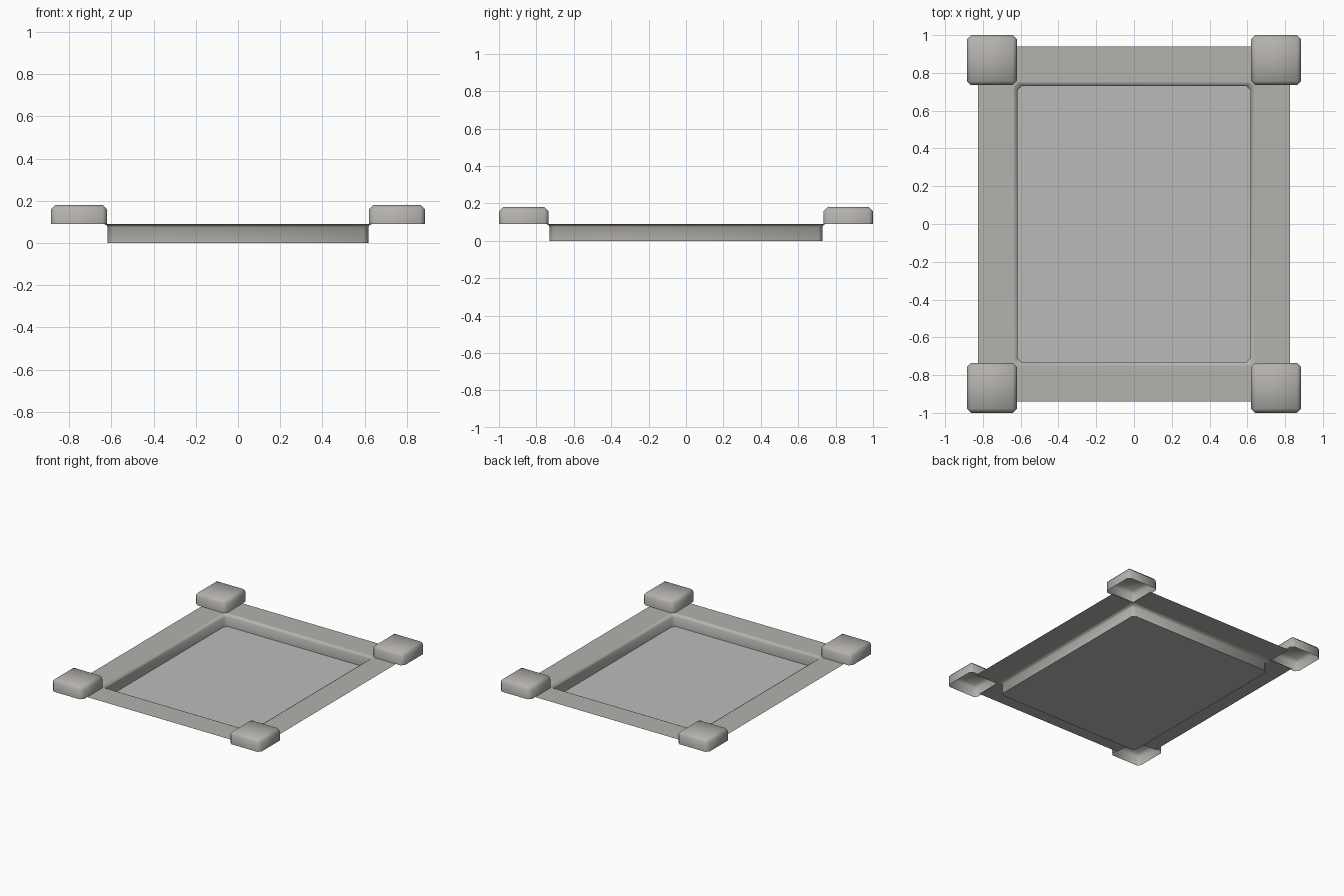
import bpy, bmesh

if "Cube" in bpy.data.objects:
    bpy.data.objects.remove(bpy.data.objects["Cube"])

RIM_Z = 0.091
CUT = 0.022      # corner cut of the basin


def material(name, rgb):
    mat = bpy.data.materials.new(name)
    mat.diffuse_color = (*rgb, 1)
    mat.use_nodes = True
    mat.node_tree.nodes["Principled BSDF"].inputs["Base Color"].default_value = mat.diffuse_color
    return mat


STONE = material("warm_grey", (0.46, 0.445, 0.42))
FLOOR = material("floor_grey", (0.50, 0.50, 0.50))


def finish(name, bm, mats, angle=0.9):
    mesh = bpy.data.meshes.new(name)
    bm.to_mesh(mesh)
    bm.free()
    for mat in mats:
        mesh.materials.append(mat)
    obj = bpy.data.objects.new(name, mesh)
    bpy.context.collection.objects.link(obj)
    bpy.ops.object.select_all(action='DESELECT')
    obj.select_set(True)
    bpy.context.view_layer.objects.active = obj
    bpy.ops.object.shade_smooth_by_angle(angle=angle)


def cut_rect(bm, w, d, z):
    pts = [(w, -d + CUT), (w, d - CUT), (w - CUT, d), (-w + CUT, d),
           (-w, d - CUT), (-w, -d + CUT), (-w + CUT, -d), (w - CUT, -d)]
    return [bm.verts.new((x, y, z)) for x, y in pts]


# Sunken basin: floor, upright walls and a bevelled lip
bm = bmesh.new()
loops = [cut_rect(bm, 0.617 + o, 0.73 + o, z)
         for o, z in ((0, 0), (0, 0.074), (0.005, 0.084), (0.018, RIM_Z))]
bm.faces.new(loops[0]).material_index = 1
for low, high in zip(loops, loops[1:]):
    for i in range(8):
        j = (i + 1) % 8
        bm.faces.new((low[j], low[i], high[i], high[j]))
finish("basin", bm, (STONE, FLOOR))

# Thin flat rim strips between the corner blocks, fitted to the lip corners
X, Y = 0.635, 0.748
end_strip = [(-X, 0.94), (-X, Y - CUT), (-X + CUT, Y),
             (X - CUT, Y), (X, Y - CUT), (X, 0.94)]
side_strip = [(X, -Y), (0.825, -Y), (0.825, Y), (X, Y)]
for name, pts, s in (("rim_back", end_strip, 1), ("rim_front", end_strip, -1),
                     ("rim_right", side_strip, 1), ("rim_left", side_strip, -1)):
    bm = bmesh.new()
    bm.faces.new([bm.verts.new((s * x, s * y, RIM_Z)) for x, y in pts])
    finish(name, bm, (STONE,))


# Corner blocks: bevelled caps, open underneath
def corner_block(name, sx, sy):
    bm = bmesh.new()
    bmesh.ops.create_cube(bm, size=1)
    for v in bm.verts:
        v.co.x = sx * 0.7525 + v.co.x * 0.265
        v.co.y = sy * 0.8675 + v.co.y * 0.265
        v.co.z = 0.136 + v.co.z * 0.09
    bm.normal_update()
    bottom = [f for f in bm.faces if f.normal.z < -0.9]
    bmesh.ops.delete(bm, geom=bottom, context='FACES_ONLY')
    edges = [e for e in bm.edges if not e.is_boundary]
    bmesh.ops.bevel(bm, geom=edges, offset=0.022, segments=1,
                    profile=0.5, affect='EDGES')
    finish(name, bm, (STONE,))


for side, sx in (("left", -1), ("right", 1)):
    for end, sy in (("front", -1), ("back", 1)):
        corner_block(f"corner_block_{end}_{side}", sx, sy)
